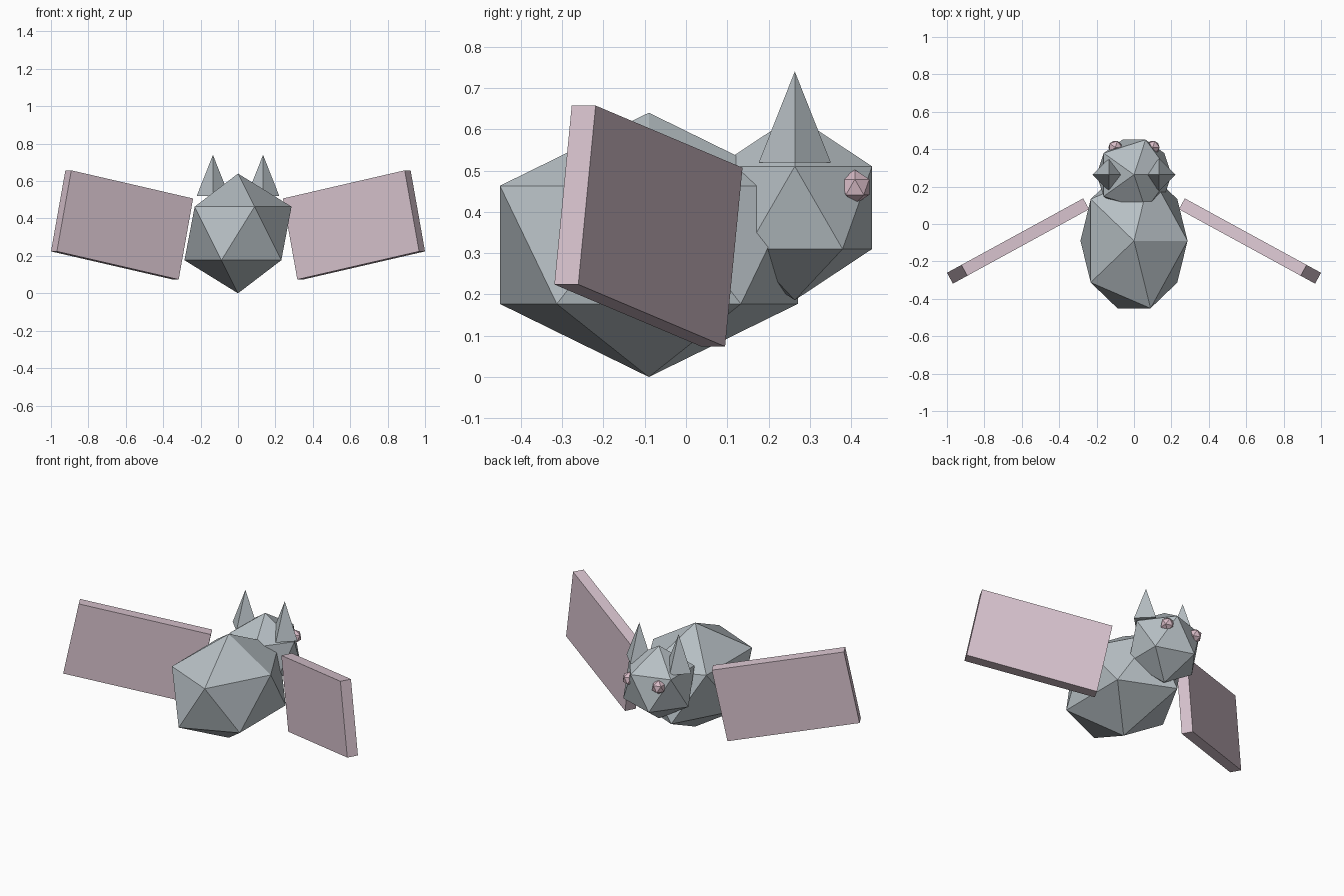
import bpy

if "Cube" in bpy.data.objects:
    bpy.data.objects.remove(bpy.data.objects["Cube"])


def material(name, rgb):
    m = bpy.data.materials.new(name)
    m.diffuse_color = (*rgb, 1.0)
    m.use_nodes = True
    m.node_tree.nodes["Principled BSDF"].inputs["Base Color"].default_value = m.diffuse_color
    return m


grey = material("blue grey", (0.47, 0.52, 0.55))
pink = material("pale pink", (0.69, 0.55, 0.62))
rose = material("rose pink", (0.69, 0.50, 0.57))


def finish(name, mat, scale=(1, 1, 1)):
    o = bpy.context.object
    o.name = name
    o.scale = scale
    o.data.materials.append(mat)
    return o


def ball(name, loc, size, mat):
    # 20-sided faceted ball
    bpy.ops.mesh.primitive_ico_sphere_add(subdivisions=1, radius=1, location=loc)
    return finish(name, mat, size)


# Body and head
ball("body", (0, -0.09, 0.32), (0.32, 0.424, 0.32), grey)
ball("head", (0, 0.2635, 0.41), (0.224, 0.22, 0.224), grey)

for side, s in (("left", -1), ("right", 1)):
    # Four-sided pointed ear
    bpy.ops.mesh.primitive_cone_add(vertices=4, radius1=0.087, radius2=0, depth=0.22,
                                    location=(s * 0.134, 0.2635, 0.63))
    finish(side + "_ear", grey)

    # Small faceted eye
    ball(side + "_eye", (s * 0.10, 0.409, 0.46), (0.041, 0.041, 0.042), rose)

    # Slab wing, swept and raised towards the tip
    bpy.ops.mesh.primitive_cube_add(size=1, location=(s * 0.62, -0.091, 0.3655),
                                    rotation=(0, -s * 0.2, -s * 0.5))
    finish(side + "_wing", pink, (0.757, 0.066, 0.442))
